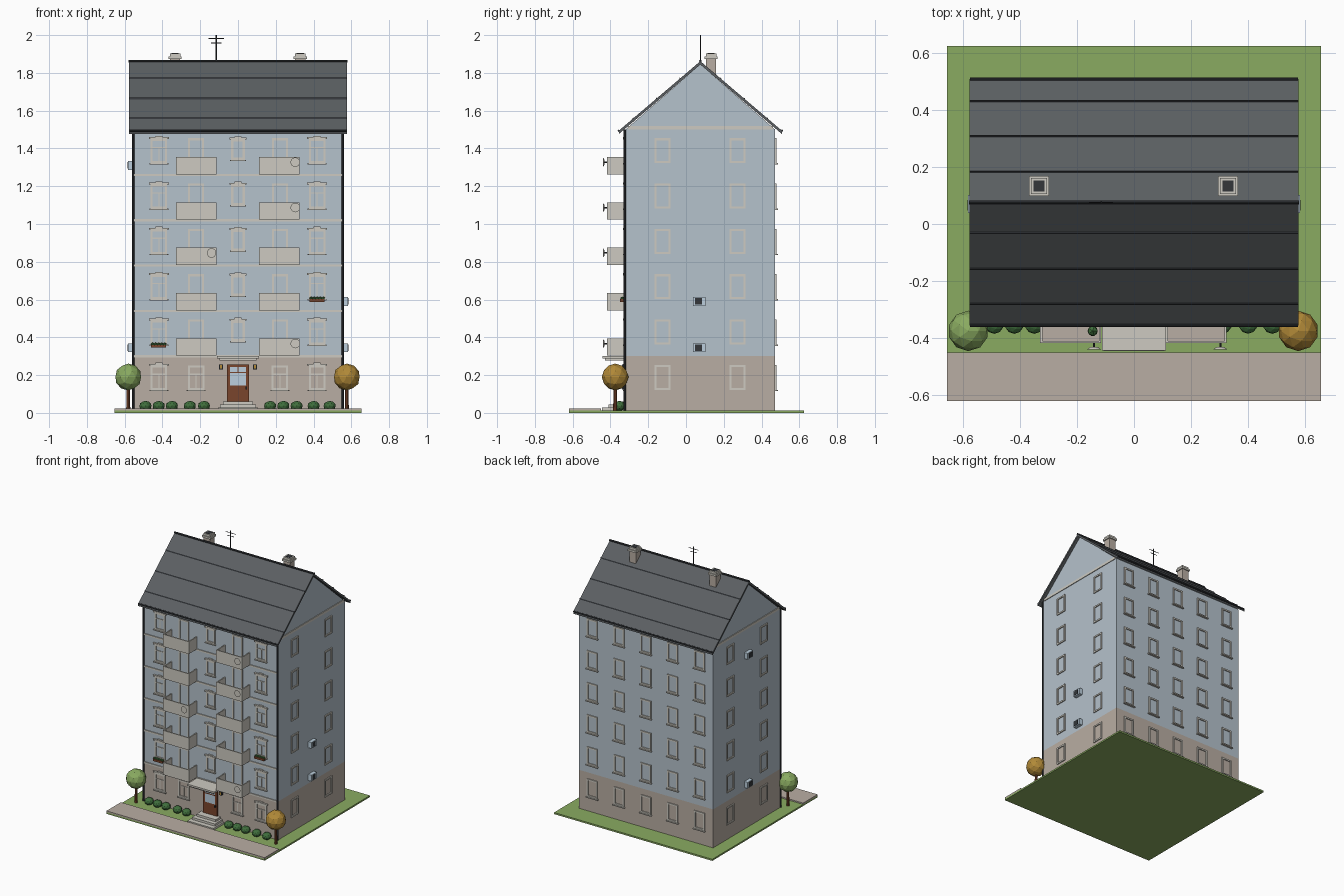
import bpy, bmesh, math
from mathutils import Matrix, Vector

if "Cube" in bpy.data.objects:
    bpy.data.objects.remove(bpy.data.objects["Cube"])


def material(name, hex_code):
    srgb = [int(hex_code[i:i + 2], 16) / 255 for i in (0, 2, 4)]
    col = [c / 12.92 if c < 0.04 else ((c + 0.055) / 1.055) ** 2.4 for c in srgb] + [1]
    m = bpy.data.materials.new(name)
    m.use_nodes = True
    m.diffuse_color = col
    bsdf = m.node_tree.nodes["Principled BSDF"]
    bsdf.inputs["Base Color"].default_value = col
    bsdf.inputs["Roughness"].default_value = 0.9
    return m


WALL = material("wall_blue", "b5c2cc")
STONE = material("stone_beige", "b9aea3")
CREAM = material("trim_cream", "cdcac1")
ROOF = material("roof_grey", "5b5f62")
DARK = material("dark_metal", "33363a")
GRASS = material("leaf_green", "8aab61")
BUSH = material("bush_green", "3f6e3c")
AUTUMN = material("autumn_ochre", "b28a38")
BROWN = material("wood_brown", "7a452c")
PALE = material("pale_blue", "bccfdd")


def finish(name, mat, bm):
    bmesh.ops.recalc_face_normals(bm, faces=bm.faces)
    me = bpy.data.meshes.new(name)
    bm.to_mesh(me)
    bm.free()
    me.materials.append(mat)
    ob = bpy.data.objects.new(name, me)
    bpy.context.collection.objects.link(ob)
    return ob


def add_box(bm, x0, x1, y0, y1, z0, z1, frame=Matrix()):
    mid = Vector((x0 + x1, y0 + y1, z0 + z1)) / 2
    size = Matrix.Diagonal((x1 - x0, y1 - y0, z1 - z0, 1))
    bmesh.ops.create_cube(bm, size=1, matrix=frame @ Matrix.Translation(mid) @ size)


def boxes(name, mat, *dims):
    bm = bmesh.new()
    for d in dims:
        add_box(bm, *d)
    return finish(name, mat, bm)


def prism(name, mat, profile, x0, x1):
    """Extrude a (y, z) profile along x."""
    bm = bmesh.new()
    face = bm.faces.new([bm.verts.new((x0, y, z)) for y, z in profile])
    new = bmesh.ops.extrude_face_region(bm, geom=[face])["geom"]
    bmesh.ops.translate(bm, vec=(x1 - x0, 0, 0),
                        verts=[v for v in new if isinstance(v, bmesh.types.BMVert)])
    return finish(name, mat, bm)


def rod(name, mat, a, b, r, sides=8, r2=None):
    a, b = Vector(a), Vector(b)
    bm = bmesh.new()
    turn = (b - a).to_track_quat("Z", "Y").to_matrix().to_4x4()
    bmesh.ops.create_cone(bm, cap_ends=True, segments=sides, radius1=r,
                          radius2=r if r2 is None else r2, depth=(b - a).length,
                          matrix=Matrix.Translation((a + b) / 2) @ turn)
    return finish(name, mat, bm)


def ball(name, mat, centre, r, squash=1, detail=2):
    bm = bmesh.new()
    bmesh.ops.create_icosphere(bm, subdivisions=detail, radius=r,
                               matrix=Matrix.Translation(centre) @ Matrix.Diagonal((1, 1, squash, 1)))
    return finish(name, mat, bm)


W, FRONT, BACK = 0.555, -0.32, 0.472
MID = (FRONT + BACK) / 2
STOREY, FLOORS = 0.24, 6

# Ground
boxes("lawn", GRASS, (-0.655, 0.655, -0.62, 0.625, 0, 0.012))
boxes("pavement", STONE, (-0.655, 0.655, -0.62, -0.45, 0.012, 0.022))

# Walls
boxes("ground_storey", STONE, (-W, W, FRONT, BACK, 0.01, 0.3))
prism("upper_walls", WALL, [(FRONT, 0.3), (BACK, 0.3), (BACK, 1.5), (MID, 1.845), (FRONT, 1.5)], -W, W)
boxes("string_courses", CREAM, *[(-W, W, FRONT - 0.006, FRONT, z - 0.006, z + 0.006)
                                 for z in [0.3 + STOREY * k for k in range(5)]])
boxes("gable_bands", CREAM, *[(s * W - 0.005, s * W + 0.005, FRONT + 0.012, BACK - 0.012, 1.5, 1.518)
                              for s in (-1, 1)])

# Roof sheets, seams, ridge and gutter
RIDGE, SLOPE, RUN = 1.862, 0.852, 0.432
prism("roof", ROOF, [(MID - RUN, RIDGE - SLOPE * RUN), (MID, RIDGE), (MID + RUN, RIDGE - SLOPE * RUN),
                     (MID + RUN, RIDGE - SLOPE * RUN - 0.018), (MID, RIDGE - 0.018),
                     (MID - RUN, RIDGE - SLOPE * RUN - 0.018)], -0.577, 0.577)
for s, side in ((-1, "front"), (1, "back")):
    for i, d in enumerate((0.106, 0.231, 0.354)):
        z = RIDGE - SLOPE * d
        prism(f"roof_seam_{side}_{i}", DARK,
              [(MID + s * (d - 0.003), z), (MID + s * (d + 0.003), z + 0.004),
               (MID + s * (d + 0.006), z - 0.006), (MID + s * d, z - 0.006)], -0.577, 0.577)
    rod(f"gutter_{side}", DARK, (-0.575, MID + s * RUN, 1.494), (0.575, MID + s * RUN, 1.494), 0.006)
rod("ridge_cap", DARK, (-0.579, MID, RIDGE), (0.579, MID, RIDGE), 0.007)
for x in (-W, W):
    rod("drainpipe", DARK, (x, FRONT - 0.004, 0.012), (x, FRONT - 0.004, 1.5), 0.006)

# Chimneys
for x in (-0.333, 0.33):
    y = 0.133
    boxes("chimney", STONE, (x - 0.027, x + 0.027, y - 0.027, y + 0.027, 1.76, 1.88))
    boxes("chimney_cap", CREAM, (x - 0.035, x + 0.035, y - 0.035, y + 0.035, 1.874, 1.888),
          (x - 0.028, x + 0.028, y - 0.028, y + 0.028, 1.888, 1.903))
    boxes("chimney_flue", DARK, (x - 0.019, x + 0.019, y - 0.019, y + 0.019, 1.9, 1.905))

# Antenna
rod("antenna_mast", DARK, (-0.115, MID, 1.85), (-0.115, MID, 2.0), 0.003)
for z, half in ((1.982, 0.042), (1.958, 0.027)):
    rod("antenna_bar", DARK, (-0.115 - half, MID, z), (-0.115 + half, MID, z), 0.002)


def window(bm, frame, x, z, half, height, sill=True, lintel=False, bars=False):
    """Surround on a wall; local x runs along it, local -y points outward."""
    t = 0.011
    for x0, x1, z0, z1 in ((-half, -half + t, 0, height), (half - t, half, 0, height),
                           (t - half, half - t, 0, t), (t - half, half - t, height - t, height)):
        add_box(bm, x + x0, x + x1, -0.007, 0, z + z0, z + z1, frame)
    if sill:
        add_box(bm, x - half - 0.006, x + half + 0.006, -0.014, 0, z - 0.007, z, frame)
    if lintel:
        add_box(bm, x - half - 0.009, x + half + 0.009, -0.014, 0, z + height, z + height + 0.01, frame)
        add_box(bm, x - 0.018, x + 0.018, -0.012, 0, z + height + 0.01, z + height + 0.016, frame)
    if bars:
        add_box(bm, x - half + t, x + half - t, -0.004, 0, z + height * 0.62, z + height * 0.62 + 0.006, frame)
        add_box(bm, x - 0.003, x + 0.003, -0.004, 0, z + t, z + height * 0.62, frame)


def wall_frame(x, y, degrees):
    return Matrix.Translation((x, y, 0)) @ Matrix.Rotation(math.radians(degrees), 4, "Z")


# Windows
front, back = wall_frame(0, FRONT, 0), wall_frame(0, BACK, 180)
sides = [wall_frame(W, 0, 90), wall_frame(-W, 0, -90)]
bm_front, bm_back, bm_side = bmesh.new(), bmesh.new(), bmesh.new()
for k in range(FLOORS):
    z = 0.122 + STOREY * k
    for s in (-1, 1):
        window(bm_front, front, s * 0.419, z, 0.044, 0.128, lintel=True, bars=True)
        if k == 0:
            window(bm_front, front, s * 0.222, z, 0.044, 0.128, bars=True)
        else:
            window(bm_front, front, s * 0.222, z - 0.05, 0.042, 0.182, sill=False)
    if k:
        window(bm_front, front, 0, z + 0.018, 0.036, 0.108, lintel=True)
    for i in range(-2, 3):
        window(bm_back, back, i * 0.222, z, 0.043, 0.132)
    for y in (-0.125, 0.272):
        window(bm_side, sides[0], y, z, 0.043, 0.132, sill=False)
        window(bm_side, sides[1], -y, z, 0.043, 0.132, sill=False)
finish("front_windows", CREAM, bm_front)
finish("back_windows", CREAM, bm_back)
finish("side_windows", CREAM, bm_side)

# Balconies
EDGE = -0.418
for k in range(1, FLOORS):
    z = 0.063 + STOREY * k
    for x in (-0.222, 0.218):
        a, b = x - 0.107, x + 0.107
        boxes("balcony_floor", STONE, (a + 0.005, b - 0.005, EDGE + 0.005, FRONT, z, z + 0.012))
        boxes("balcony_parapet", CREAM, (a, b, EDGE, EDGE + 0.008, z, z + 0.092),
              (a, a + 0.008, EDGE, FRONT, z, z + 0.092), (b - 0.008, b, EDGE, FRONT, z, z + 0.092))

# Satellite dishes
for k, x in ((1, 0.303), (3, -0.14), (4, 0.303), (5, 0.303)):
    z = 0.127 + STOREY * k
    rod("dish_arm", DARK, (x, EDGE, z), (x, EDGE - 0.016, z), 0.004)
    rod("dish", CREAM, (x, EDGE - 0.014, z), (x, EDGE - 0.022, z), 0.014, 16, 0.025)

# Balcony plant
boxes("plant_pot", BROWN, (-0.155, -0.135, -0.385, -0.365, 1.275, 1.3))
ball("pot_plant", BUSH, (-0.145, -0.375, 1.318), 0.02, 1, 1)

# Flower boxes
for x, z in ((-0.42, 0.345), (0.419, 0.588)):
    boxes("flower_box", BROWN, (x - 0.04, x + 0.04, FRONT - 0.03, FRONT - 0.004, z, z + 0.015))
    for i in range(-2, 3):
        ball("box_plant", BUSH, (x + i * 0.016, FRONT - 0.017, z + 0.018), 0.01, 1, 1)

# Air conditioners
for s, z in ((1, 0.345), (1, 0.59), (-1, 0.345), (-1, 1.31)):
    a, b = sorted((s * W, s * 0.582))
    boxes("air_conditioner", PALE, (a, b, 0.038, 0.102, z - 0.023, z + 0.023))
    c = s * 0.582
    boxes("fan_grille", DARK, (c - 0.002, c + 0.002, 0.048, 0.085, z - 0.017, z + 0.017))

# Entrance
boxes("door", BROWN, (-0.057, 0.057, FRONT - 0.01, FRONT, 0.06, 0.256))
boxes("door_glass", PALE, (-0.042, 0.042, FRONT - 0.013, FRONT - 0.008, 0.146, 0.244))
boxes("door_bar", BROWN, (-0.042, 0.042, FRONT - 0.015, FRONT - 0.01, 0.21, 0.216),
      (-0.003, 0.003, FRONT - 0.015, FRONT - 0.01, 0.21, 0.244))
boxes("door_handle", DARK, (0.04, 0.047, FRONT - 0.02, FRONT - 0.01, 0.125, 0.14))
boxes("canopy", CREAM, (-0.112, 0.112, -0.443, FRONT, 0.288, 0.301),
      (-0.097, 0.097, -0.43, FRONT, 0.277, 0.288))
for i, (half, y) in enumerate(((0.107, -0.445), (0.095, -0.41), (0.08, -0.378))):
    boxes(f"step_{i}", CREAM, (-half, half, y, FRONT, 0.012, 0.028 + 0.016 * i))
for x in (-0.09, 0.09):
    boxes("wall_lamp", DARK, (x - 0.01, x + 0.01, FRONT - 0.018, FRONT, 0.23, 0.257))
    boxes("lamp_glass", AUTUMN, (x - 0.006, x + 0.006, FRONT - 0.02, FRONT - 0.016, 0.234, 0.253))

# Bushes and trees
for x in (-0.49, -0.42, -0.35, -0.255, -0.18, 0.17, 0.24, 0.31, 0.4, 0.485):
    ball("bush", BUSH, (x, -0.352, 0.037), 0.033, 0.8)
for x, crown in ((-0.581, GRASS), (0.576, AUTUMN)):
    rod("tree_trunk", BROWN, (x, -0.375, 0.01), (x, -0.375, 0.15), 0.011, 8, 0.008)
    ball("tree_crown", crown, (x, -0.375, 0.19), 0.071)
